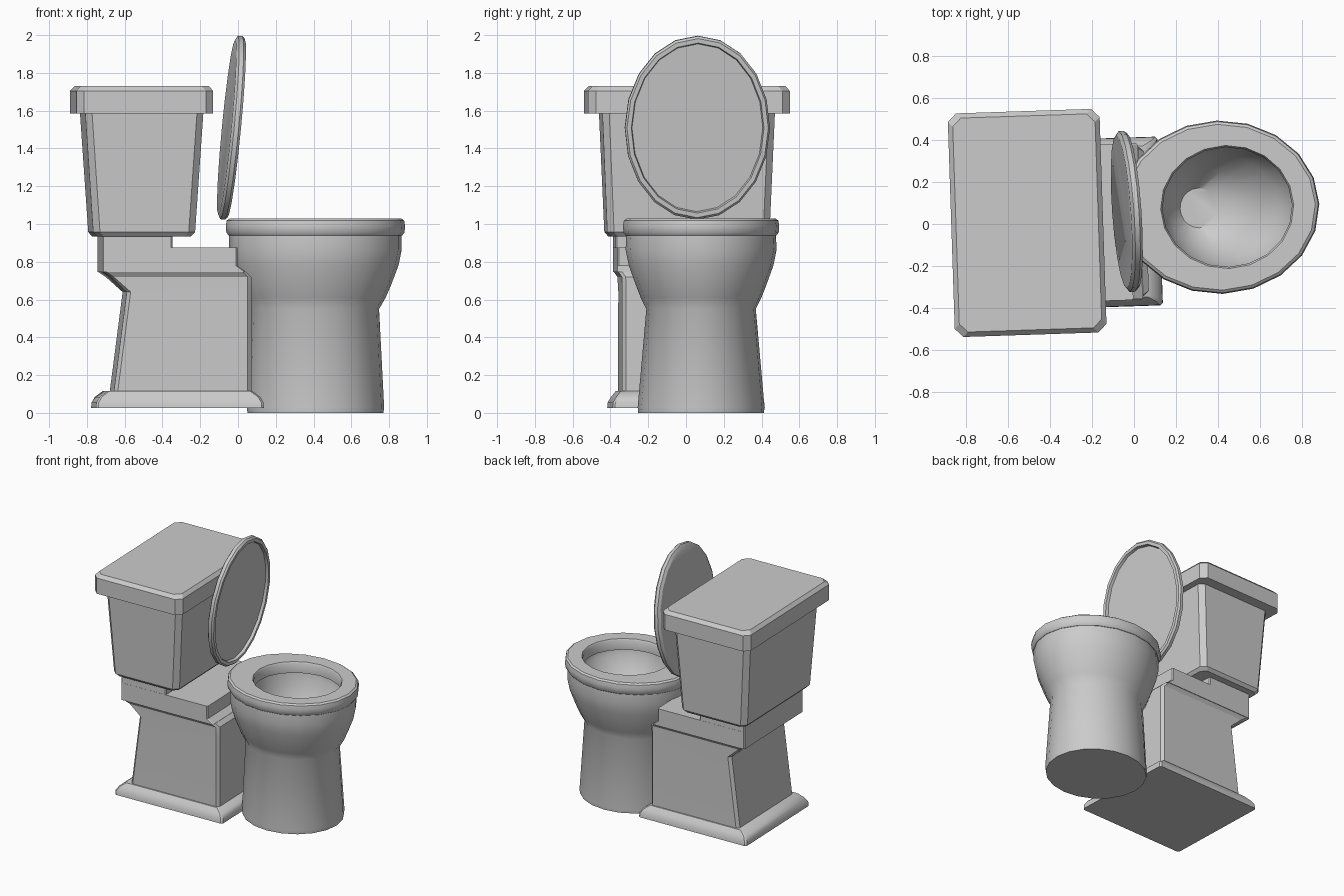
import bpy, bmesh, math
from mathutils import Matrix

if "Cube" in bpy.data.objects:
    bpy.data.objects.remove(bpy.data.objects["Cube"])

YAW = math.radians(1.9)
SIDES = 20


def loft(name, rings, loc, rot=(0, 0, YAW), smooth=None):
    """Skin a stack of equal-sized rings of points and cap both ends."""
    bm = bmesh.new()
    layers = [[bm.verts.new(p) for p in r] for r in rings]
    n = len(rings[0])
    for a, b in zip(layers, layers[1:]):
        for i in range(n):
            j = (i + 1) % n
            bm.faces.new((a[i], a[j], b[j], b[i]))
    bm.faces.new(layers[0][::-1])
    bm.faces.new(layers[-1])
    bmesh.ops.recalc_face_normals(bm, faces=bm.faces)
    me = bpy.data.meshes.new(name)
    bm.to_mesh(me)
    bm.free()
    ob = bpy.data.objects.new(name, me)
    bpy.context.collection.objects.link(ob)
    ob.location, ob.rotation_euler = loc, rot
    if smooth:
        bpy.ops.object.select_all(action='DESELECT')
        ob.select_set(True)
        bpy.context.view_layer.objects.active = ob
        bpy.ops.object.shade_smooth_by_angle(angle=math.radians(smooth))
    return ob


def rect(x0, x1, hy, z, c):
    """Rectangle with chamfered corners."""
    return [(x1, -hy + c, z), (x1, hy - c, z), (x1 - c, hy, z), (x0 + c, hy, z),
            (x0, hy - c, z), (x0, -hy + c, z), (x0 + c, -hy, z), (x1 - c, -hy, z)]


def oval(cx, rx, ry, z, n=SIDES):
    return [(cx + rx * math.cos(2 * math.pi * i / n),
             ry * math.sin(2 * math.pi * i / n), z) for i in range(n)]


# Cistern and its cover
tank_at = (-0.51, 0.005, 0)
loft("cistern", [rect(-h, h, y, z, 0.035) for h, y, z in
                 [(0.25, 0.41, 0.935), (0.27, 0.43, 0.957), (0.313, 0.457, 1.59)]], tank_at)
loft("cistern_cover", [rect(-h, h, y, z, 0.04) for h, y, z in
                       [(0.3625, 0.534, 1.586), (0.3625, 0.534, 1.705), (0.34, 0.511, 1.73)]], tank_at)

# Flared rear pedestal
base_at = (-0.32, 0, 0)
loft("pedestal_foot", [rect(-h, h, y, z, 0.012) for h, y, z in
                       [(0.445, 0.403, 0.025), (0.443, 0.401, 0.055),
                        (0.425, 0.383, 0.085), (0.385, 0.36, 0.115)]], base_at, smooth=35)
loft("pedestal_column", [rect(a, b, y, z, 0.02) for a, b, y, z in
                         [(-0.35, 0.38, 0.35, 0.10), (-0.28, 0.38, 0.35, 0.64),
                          (-0.37, 0.38, 0.352, 0.72), (-0.41, 0.352, 0.37, 0.747)]],
     base_at, smooth=30)
loft("pedestal_shelf", [rect(a, b, 0.373, z, 0.008) for a, b, z in
                        [(-0.412, 0.352, 0.745), (-0.412, 0.305, 0.78), (-0.412, 0.305, 0.875)]], base_at)
loft("cistern_support", [rect(-0.412, -0.04, 0.372, z, 0.008) for z in (0.86, 0.945)], base_at)

# Bowl: outer profile, over the rim, then down the inside
bowl = [(0, 0.36, 0.333, 0), (0, 0.364, 0.336, 0.03), (-0.005, 0.342, 0.29, 0.55),
        (-0.003, 0.375, 0.320, 0.61), (-0.002, 0.404, 0.347, 0.68),
        (0.0, 0.440, 0.383, 0.78), (0.0, 0.457, 0.400, 0.865), (0.0, 0.457, 0.396, 0.945),
        (0.035, 0.330, 0.305, 0.945), (0.035, 0.325, 0.300, 0.90), (0.0, 0.28, 0.255, 0.78),
        (-0.05, 0.19, 0.18, 0.66), (-0.10, 0.09, 0.095, 0.58)]
bowl_at = (0.41, 0.08, 0)
loft("bowl", [oval(*r) for r in bowl], bowl_at, smooth=40)

# Seat ring: closed cross-section swept round the opening
section = [(0.035, 0.312, 0.288, 0.945), (0, 0.460, 0.400, 0.94), (0, 0.472, 0.411, 0.955),
           (0, 0.475, 0.414, 0.99), (0, 0.470, 0.409, 1.018), (0, 0.456, 0.396, 1.028),
           (0.035, 0.318, 0.294, 1.028), (0.035, 0.310, 0.286, 1.015)]
bm = bmesh.new()
rings = [[bm.verts.new(p) for p in oval(*s)] for s in section]
for k in range(len(rings)):
    a, b = rings[k], rings[(k + 1) % len(rings)]
    for i in range(SIDES):
        j = (i + 1) % SIDES
        bm.faces.new((a[i], a[j], b[j], b[i]))
bmesh.ops.recalc_face_normals(bm, faces=bm.faces)
mesh = bpy.data.meshes.new("seat")
bm.to_mesh(mesh)
bm.free()
seat = bpy.data.objects.new("seat", mesh)
bpy.context.collection.objects.link(seat)
seat.location, seat.rotation_euler = bowl_at, (0, 0, YAW)
bpy.ops.object.select_all(action='DESELECT')
seat.select_set(True)
bpy.context.view_layer.objects.active = seat
bpy.ops.object.shade_smooth_by_angle(angle=math.radians(35))

# Raised lid with a recessed inner face, leaning towards the bowl
lid = [(0, 0.465, 0.365, -0.025), (0, 0.488, 0.385, -0.012), (0, 0.488, 0.385, 0.012),
       (0, 0.476, 0.375, 0.025), (0, 0.452, 0.352, 0.025), (0, 0.446, 0.347, 0.005)]
lid_ob = loft("lid", [oval(*r) for r in lid], (0, 0, 0), (0, 0, 0), smooth=30)
turn = (Matrix.Translation((-0.035, 0.06, 1.51)) @ Matrix.Rotation(math.radians(4), 4, 'Z')
        @ Matrix.Rotation(math.radians(90 + 5.5), 4, 'Y'))
lid_ob.matrix_world = turn
